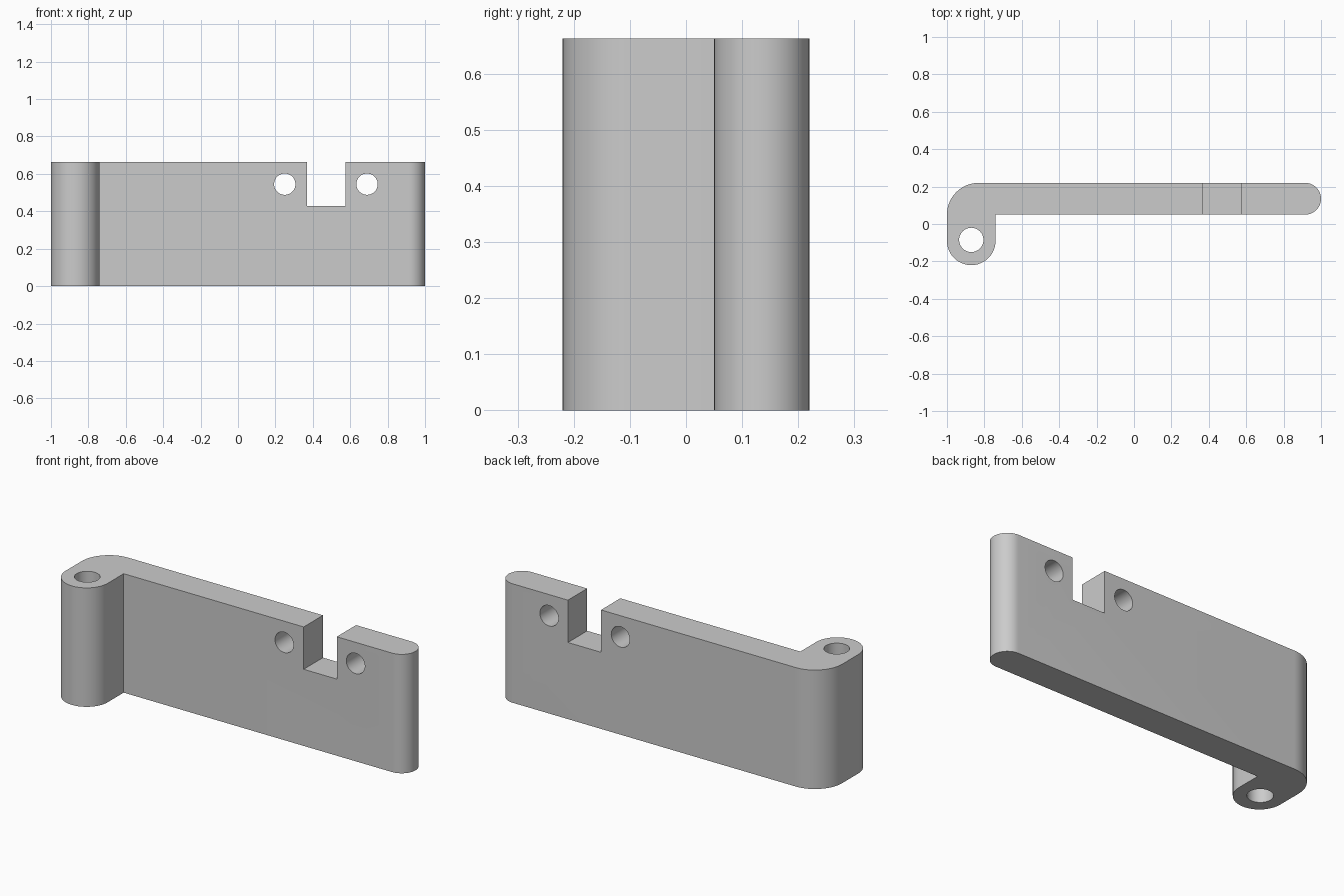
import bpy, bmesh
from math import pi, cos, sin, radians
from mathutils import Matrix, Vector

cube = bpy.data.objects.get("Cube")
if cube:
    bpy.data.objects.remove(cube, do_unlink=True)

HEIGHT = 0.663
WALL_FRONT, BACK = 0.05, 0.22
BOSS_X, BOSS_Y, BOSS_R = -0.87, -0.09, 0.13

grey = bpy.data.materials.new("light_grey")
grey.use_nodes = True
colour = (0.6, 0.6, 0.6, 1)
grey.diffuse_color = colour
grey.node_tree.nodes["Principled BSDF"].inputs["Base Color"].default_value = colour


def arc(cx, cy, r, start, end, steps=24):
    angles = [radians(start + (end - start) * i / steps) for i in range(steps + 1)]
    return [(cx + r * cos(a), cy + r * sin(a)) for a in angles]


def make_object(name, bm):
    bmesh.ops.recalc_face_normals(bm, faces=bm.faces)
    mesh = bpy.data.meshes.new(name)
    bm.to_mesh(mesh)
    bm.free()
    mesh.materials.append(grey)
    obj = bpy.data.objects.new(name, mesh)
    bpy.context.collection.objects.link(obj)
    return obj


def cylinder_cutter(name, centre, radius, depth, rotation=Matrix()):
    bm = bmesh.new()
    bmesh.ops.create_cone(bm, cap_ends=True, segments=48, radius1=radius, radius2=radius,
                          depth=depth, matrix=Matrix.Translation(centre) @ rotation)
    return make_object(name, bm)


# L-shaped outline: round wall end, rounded outer corner, round pin boss
end_r = (BACK - WALL_FRONT) / 2
corner_r = 0.17
outline = arc(1 - end_r, BACK - end_r, end_r, -90, 90)
outline += arc(-1 + corner_r, BACK - corner_r, corner_r, 90, 180)
outline += arc(BOSS_X, BOSS_Y, BOSS_R, 180, 360)
outline.append((BOSS_X + BOSS_R, WALL_FRONT))

# Extruded bracket body
bm = bmesh.new()
base = bm.faces.new([bm.verts.new((x, y, 0)) for x, y in outline])
top = bmesh.ops.extrude_face_region(bm, geom=[base])["geom"]
bmesh.ops.translate(bm, vec=(0, 0, HEIGHT),
                    verts=[v for v in top if isinstance(v, bmesh.types.BMVert)])
bracket = make_object("hinged_bracket", bm)

# Vertical pin hole and the two cross holes
sideways = Matrix.Rotation(pi / 2, 4, "X")
cutters = [cylinder_cutter("pin_hole_cutter", (BOSS_X, BOSS_Y + 0.005, HEIGHT / 2), 0.065, 1)]
for side, x in (("inner", 0.25), ("outer", 0.69)):
    cutters.append(cylinder_cutter(side + "_hole_cutter", (x, 0.13, 0.545), 0.057, 0.5, sideways))

# Notch in the top edge
left, right, floor, ceiling = 0.37, 0.574, 0.427, 0.9
bm = bmesh.new()
centre = Vector(((left + right) / 2, 0.13, (floor + ceiling) / 2))
size = Matrix.Diagonal((right - left, 0.5, ceiling - floor, 1))
bmesh.ops.create_cube(bm, size=1, matrix=Matrix.Translation(centre) @ size)
cutters.append(make_object("notch_cutter", bm))

# Cut the openings
bpy.ops.object.select_all(action="DESELECT")
bpy.context.view_layer.objects.active = bracket
bracket.select_set(True)
for cutter in cutters:
    cutter.hide_render = True
    mod = bracket.modifiers.new(cutter.name, "BOOLEAN")
    mod.operation = "DIFFERENCE"
    mod.solver = "EXACT"
    mod.object = cutter
    bpy.ops.object.modifier_apply(modifier=mod.name)
    bpy.data.objects.remove(cutter, do_unlink=True)

bpy.ops.object.shade_smooth_by_angle(angle=radians(30))
